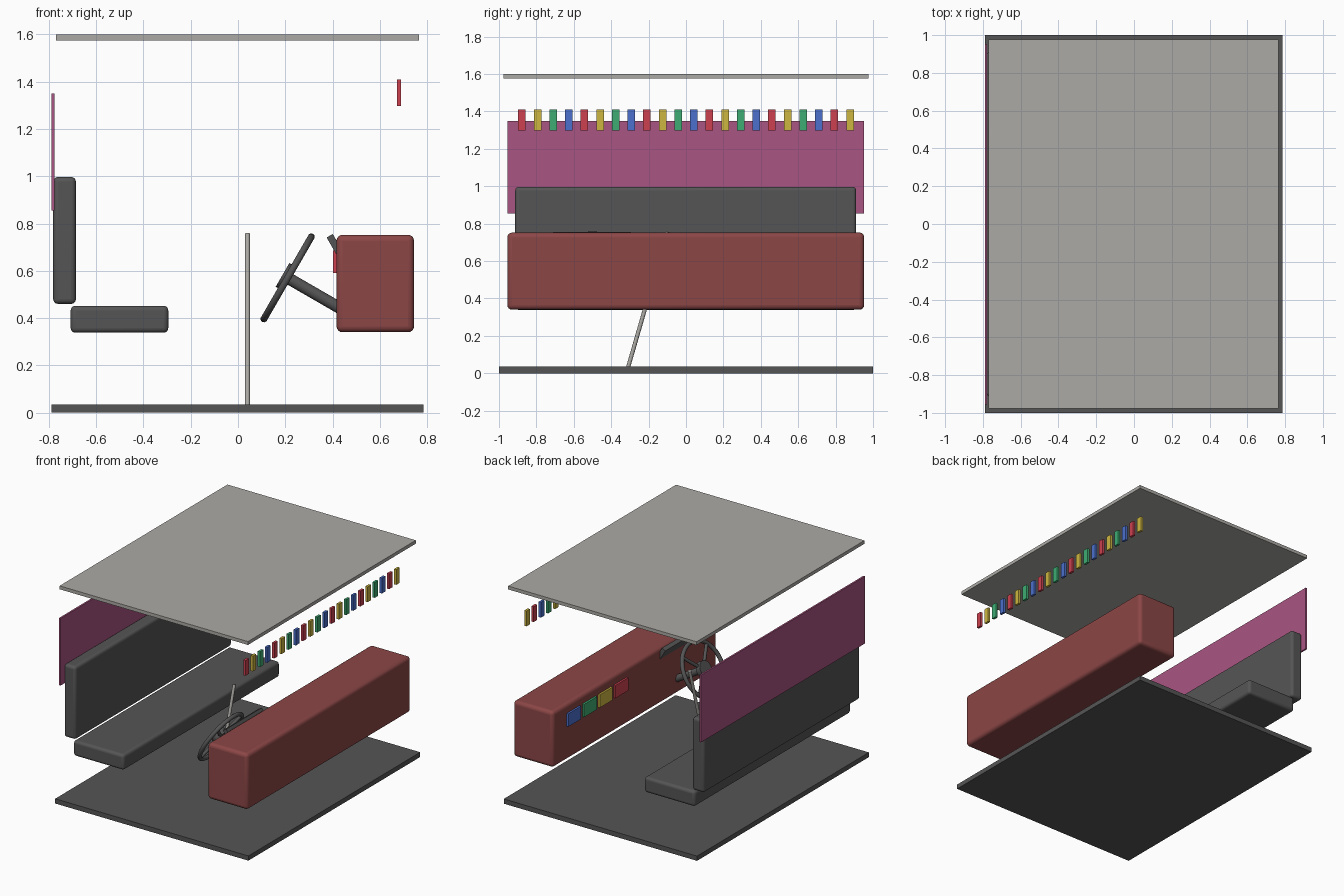
import bpy, math
from mathutils import Vector, Matrix

if "Cube" in bpy.data.objects:
    bpy.data.objects.remove(bpy.data.objects["Cube"], do_unlink=True)


def srgb(v):
    v /= 255
    return v / 12.92 if v <= 0.04045 else ((v + 0.055) / 1.055) ** 2.4


def material(name, *rgb):
    m = bpy.data.materials.new(name)
    m.use_nodes = True
    col = [srgb(c) for c in rgb] + [1]
    m.diffuse_color = col
    m.node_tree.nodes["Principled BSDF"].inputs["Base Color"].default_value = col
    return m


charcoal = material("charcoal", 85, 85, 85)
maroon = material("maroon", 140, 70, 70)
stone = material("stone", 172, 170, 165)
plum = material("plum", 170, 85, 130)
bright = [material("red", 205, 65, 80), material("yellow", 205, 182, 65),
          material("green", 62, 172, 115), material("blue", 75, 112, 205)]


def finish(name, mat, smooth=False):
    ob = bpy.context.object
    ob.name = name
    ob.data.materials.append(mat)
    if smooth:
        bpy.ops.object.shade_smooth_by_angle(angle=math.radians(40))
    return ob


def box(name, mat, x, y, z, bevel=0):
    """Box from (low, high) ranges, with optional rounded edges."""
    spans = (x, y, z)
    bpy.ops.mesh.primitive_cube_add(size=1, location=[(a + b) / 2 for a, b in spans])
    ob = bpy.context.object
    ob.scale = [b - a for a, b in spans]
    bpy.ops.object.transform_apply(location=False, rotation=False, scale=True)
    if bevel:
        mod = ob.modifiers.new("rounding", "BEVEL")
        mod.width, mod.segments = bevel, 4
    return finish(name, mat, bool(bevel))


def rod(name, mat, start, end, radius, sides=16):
    a, b = Vector(start), Vector(end)
    bpy.ops.mesh.primitive_cylinder_add(vertices=sides, radius=radius, depth=(b - a).length,
                                        location=(a + b) / 2,
                                        rotation=(b - a).to_track_quat("Z", "Y").to_euler())
    return finish(name, mat, True)


# Shell panels
box("floor", charcoal, (-0.79, 0.785), (-1, 1), (0, 0.035))
box("roof", stone, (-0.77, 0.765), (-0.977, 0.977), (1.575, 1.6))
box("rear_panel", plum, (-0.79, -0.777), (-0.955, 0.953), (0.855, 1.35))

# Bench seat and dashboard
box("seat", charcoal, (-0.708, -0.295), (-0.91, 0.91), (0.338, 0.452), 0.02)
box("backrest", charcoal, (-0.782, -0.686), (-0.913, 0.91), (0.46, 0.997), 0.02)
box("dashboard", maroon, (0.417, 0.745), (-0.955, 0.953), (0.34, 0.752), 0.025)

# Tilted instrument panel
hood = box("instrument_panel", charcoal, (0.398, 0.428), (-0.71, -0.295), (0.655, 0.755))
hood.rotation_euler.y = math.radians(-30)

# Coloured dashboard plates
for i in range(4):
    y = 0.17 + i * 0.183
    box("dash_plate_%d" % i, bright[i], (0.403, 0.418), (y - 0.075, y + 0.075), (0.59, 0.685))

# Hanging tags along the windscreen
for i in range(22):
    y = -0.877 + i * 1.754 / 21
    box("tag_%d" % i, bright[i % 4], (0.672, 0.69), (y - 0.02, y + 0.02), (1.297, 1.41))

# Steering wheel
axis = Vector((math.cos(math.radians(30)), 0, -0.5))
centre = Vector((0.21, -0.5, 0.57))
bpy.ops.mesh.primitive_torus_add(location=centre, rotation=axis.to_track_quat("Z", "Y").to_euler(),
                                 major_radius=0.2, minor_radius=0.015,
                                 major_segments=40, minor_segments=10)
finish("steering_wheel_rim", charcoal, True)
rod("steering_hub", charcoal, centre - axis * 0.025, centre + axis * 0.012, 0.058, 24)
rod("steering_column", charcoal, centre, centre + axis * 0.27, 0.025)
up = Vector((0.5, 0, axis.x))
for i in range(4):
    spoke = Matrix.Rotation(math.radians(45 + 90 * i), 3, axis) @ up
    rod("spoke_%d" % i, charcoal, centre, centre + spoke * 0.2, 0.012, 10)

# Leaning gear lever
rod("gear_lever", stone, (0.04, -0.31, 0.03), (0.04, -0.1, 0.757), 0.011, 12)
